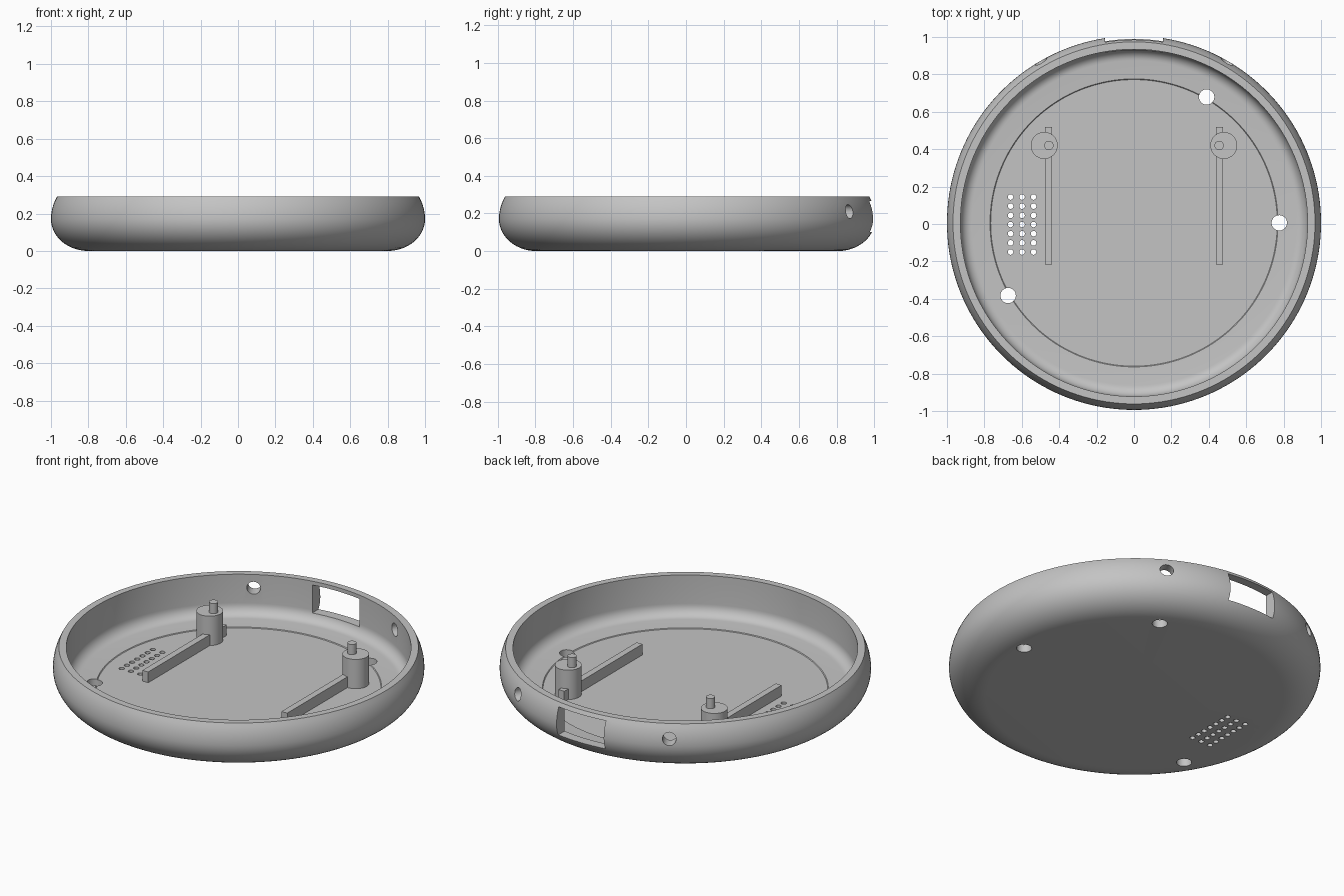
import bpy, bmesh, math
from mathutils import Matrix, Vector

cube = bpy.data.objects.get("Cube")
if cube:
    bpy.data.objects.remove(cube, do_unlink=True)

CY = 0.006        # centre of the round body in y
FLOOR = 0.046     # inner floor height

grey = bpy.data.materials.new("light_grey_plastic")
grey.use_nodes = True
colour = (0.55, 0.55, 0.55, 1)
grey.diffuse_color = colour
grey.node_tree.nodes["Principled BSDF"].inputs["Base Color"].default_value = colour


def make(name, bm):
    bmesh.ops.recalc_face_normals(bm, faces=bm.faces)
    mesh = bpy.data.meshes.new(name)
    bm.to_mesh(mesh)
    bm.free()
    mesh.materials.append(grey)
    obj = bpy.data.objects.new(name, mesh)
    bpy.context.collection.objects.link(obj)
    return obj


def add_cylinder(bm, centre, radius, depth, rotation=Matrix(), segments=40):
    bmesh.ops.create_cone(bm, cap_ends=True, segments=segments, radius1=radius,
                          radius2=radius, depth=depth,
                          matrix=Matrix.Translation(centre) @ rotation)


def add_box(bm, centre, size):
    bmesh.ops.create_cube(bm, size=1, matrix=Matrix.Translation(centre)
                          @ Matrix.Diagonal((*size, 1)))


def smooth(obj):
    bpy.ops.object.select_all(action='DESELECT')
    obj.select_set(True)
    bpy.context.view_layer.objects.active = obj
    bpy.ops.object.shade_smooth_by_angle(angle=math.radians(30))


def arc(cx, cz, rx, rz, start, end, steps):
    angles = [math.radians(start + (end - start) * i / steps) for i in range(steps + 1)]
    return [(cx + rx * math.cos(a), cz + rz * math.sin(a)) for a in angles]


# Round shell: rounded outside, rim, straight inner wall, fillet and floor
profile = [(0, 0)]
profile += arc(0.8, 0.17, 0.2, 0.17, -90, 0, 14)
profile += arc(0.76, 0.17, 0.24, 0.24, 6, 30, 4)
profile += [(0.928, 0.29)]
profile += arc(0.868, 0.12, 0.06, 0.065, 0, -90, 8)
profile += [(0.77, FLOOR + 0.004), (0.766, FLOOR), (0, FLOOR)]

bm = bmesh.new()
verts = [bm.verts.new((r, 0, z)) for r, z in profile]
edges = [bm.edges.new(pair) for pair in zip(verts, verts[1:])]
bmesh.ops.spin(bm, geom=verts + edges, cent=(0, 0, 0), axis=(0, 0, 1),
               angle=math.tau, steps=160)
bmesh.ops.remove_doubles(bm, verts=bm.verts, dist=0.0001)
bmesh.ops.translate(bm, verts=bm.verts, vec=(0, CY, 0))
shell = make("round_shell", bm)

# Cutter for every opening
bm = bmesh.new()
add_box(bm, (0, 1, 0.185), (0.31, 0.3, 0.165))           # rear window
for side in (-1, 1):                                     # rear wall holes
    direction = Vector((side * 0.5, math.sqrt(0.75), 0))
    turn = direction.to_track_quat('Z', 'Y').to_matrix().to_4x4()
    add_cylinder(bm, direction * 0.98 + Vector((0, CY, 0.21)), 0.037, 0.2, turn)
for degrees in (0, 60, 210):                             # floor screw holes
    a = math.radians(degrees)
    add_cylinder(bm, (0.777 * math.cos(a), CY + 0.777 * math.sin(a), 0.03), 0.041, 0.2)
for column in range(3):                                  # vent grid
    for row in range(7):
        add_cylinder(bm, (-0.66 + 0.0615 * column, -0.15 + 0.049 * row, 0.03),
                     0.015, 0.2, segments=16)
cutter = make("opening_cutter", bm)
cutter.hide_render = True

cut = shell.modifiers.new("openings", 'BOOLEAN')
cut.operation = 'DIFFERENCE'
cut.solver = 'EXACT'
cut.object = cutter
bpy.context.view_layer.objects.active = shell
bpy.ops.object.modifier_apply(modifier=cut.name)
bpy.data.objects.remove(cutter, do_unlink=True)
smooth(shell)

# Rails, bosses and locating pins on both sides
for side, label in ((1, "left"), (-1, "right")):
    bm = bmesh.new()
    add_box(bm, (side * 0.457, 0.15, 0.075), (0.038, 0.735, 0.07))
    make(label + "_rail", bm)

    bm = bmesh.new()
    add_cylinder(bm, (side * 0.48, 0.42, 0.13), 0.072, 0.18)
    smooth(make(label + "_boss", bm))

    bm = bmesh.new()
    add_cylinder(bm, (side * 0.455, 0.42, 0.245), 0.025, 0.07, segments=24)
    smooth(make(label + "_pin", bm))
